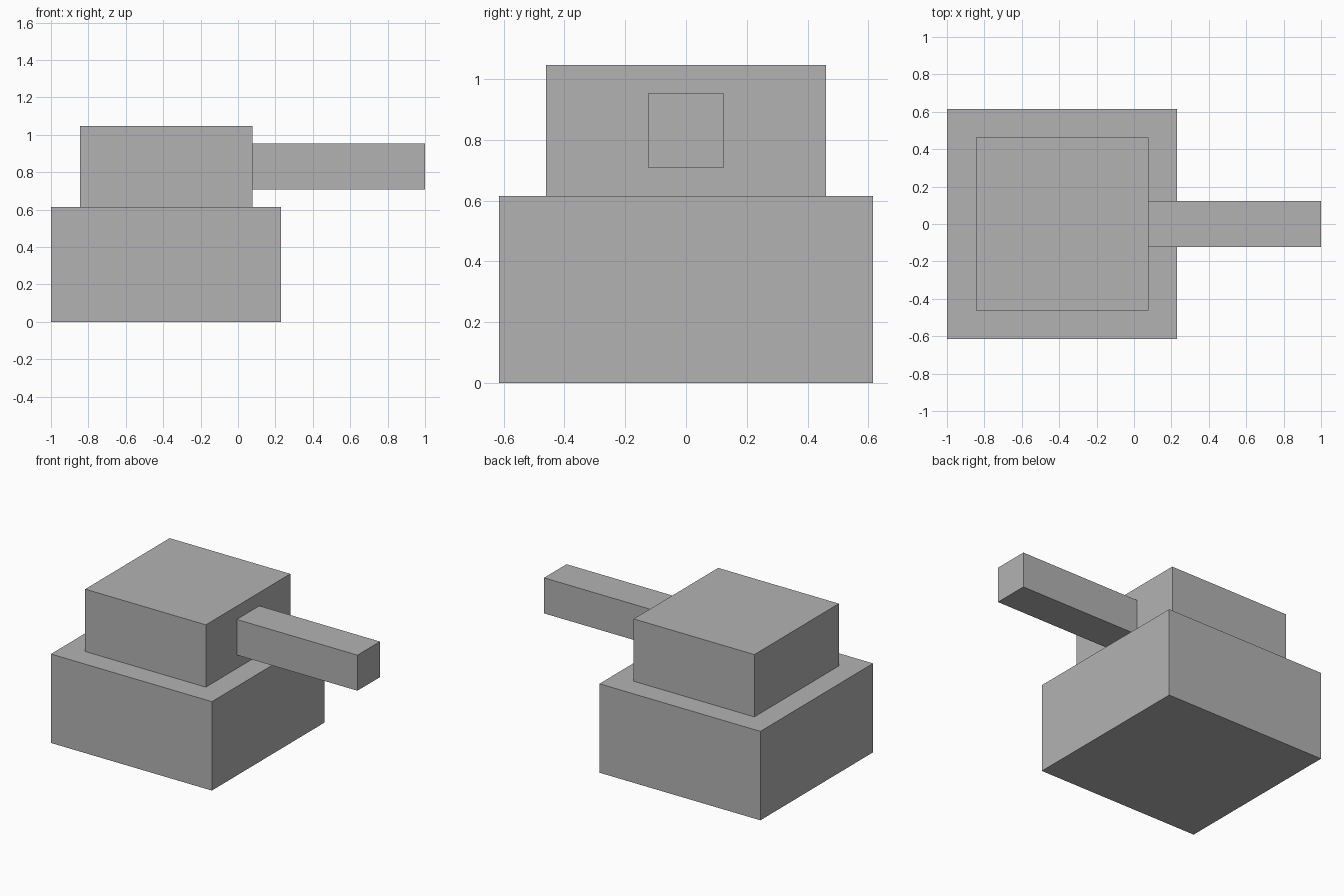
import bpy

# Remove the default cube
default = bpy.data.objects.get("Cube")
if default:
    bpy.data.objects.remove(default, do_unlink=True)

# Single flat grey
GREY = (0.45, 0.45, 0.45, 1.0)
grey = bpy.data.materials.new("plain_grey")
grey.use_nodes = True
grey.diffuse_color = GREY
grey.node_tree.nodes["Principled BSDF"].inputs["Base Color"].default_value = GREY


def box(name, x_range, width, z_range):
    """Box centred on y = 0, spanning the given x and z ranges."""
    (x0, x1), (z0, z1) = x_range, z_range
    bpy.ops.mesh.primitive_cube_add(size=1, location=((x0 + x1) / 2, 0, (z0 + z1) / 2))
    obj = bpy.context.object
    obj.name = obj.data.name = name
    obj.scale = (x1 - x0, width, z1 - z0)
    bpy.ops.object.transform_apply(location=False, rotation=False, scale=True)
    obj.data.materials.append(grey)
    return obj


# Hull, the turret centred on it, and the barrel reaching out to the left
box("hull", (-1.0, 0.231), 1.231, (0.0, 0.615))
box("turret", (-0.846, 0.077), 0.923, (0.615, 1.046))
box("barrel", (0.077, 1.0), 0.246, (0.708, 0.954))
